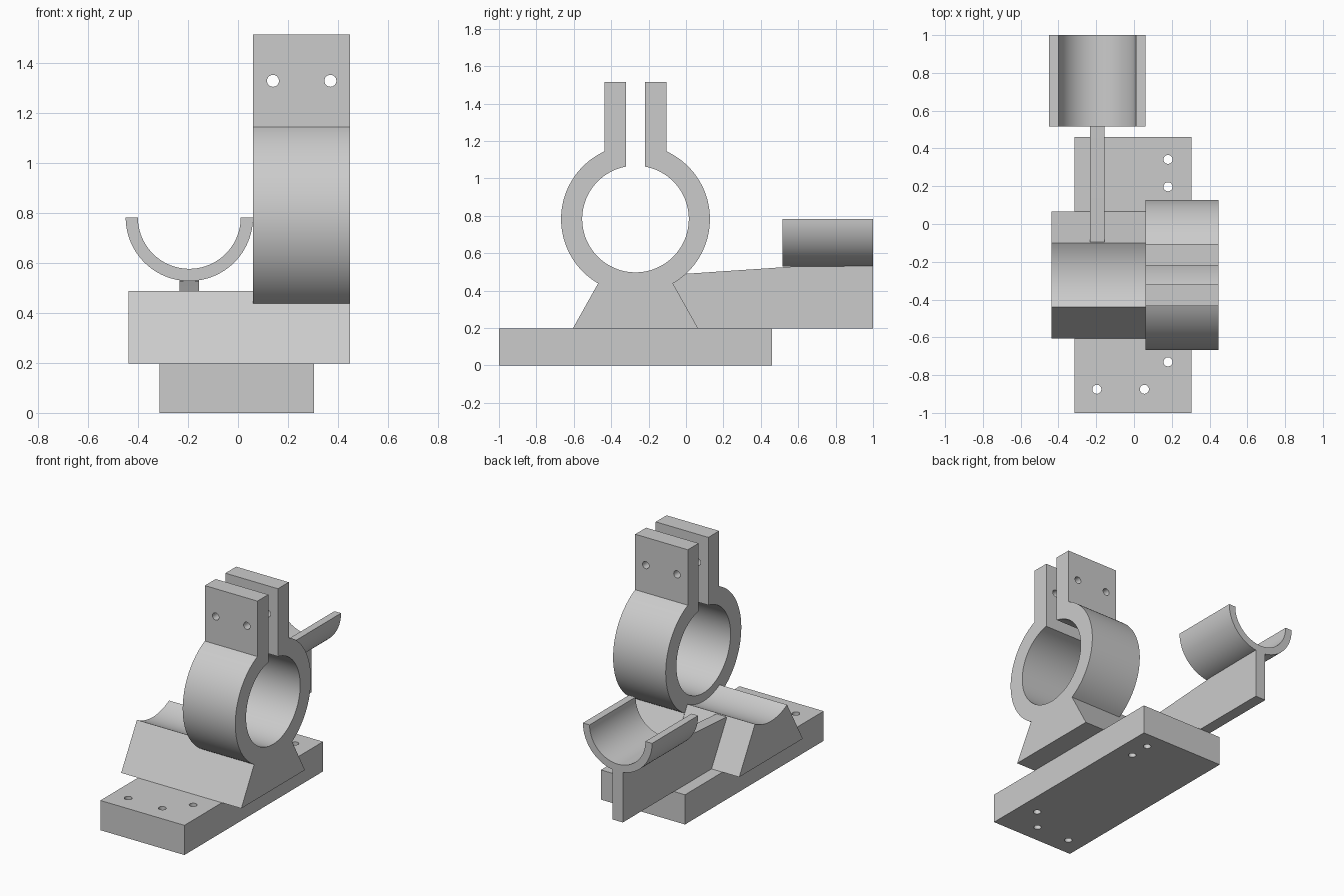
import bpy
import bmesh
from math import sin, cos, pi, atan2, sqrt, radians
from mathutils import Matrix, Vector

if "Cube" in bpy.data.objects:
    bpy.data.objects.remove(bpy.data.objects["Cube"])

grey = bpy.data.materials.new("light grey")
grey.diffuse_color = (0.6, 0.6, 0.6, 1)
grey.use_nodes = True
grey.node_tree.nodes["Principled BSDF"].inputs["Base Color"].default_value = grey.diffuse_color

CY, CZ = -0.27, 0.783          # clamp centre in the side plane
R_OUT, R_IN, R_SADDLE = 0.398, 0.285, 0.34
FLOOR = 0.198                  # top of the base plate


def arc(r, a0, a1, n):
    return [(r * cos(a0 + (a1 - a0) * i / n), r * sin(a0 + (a1 - a0) * i / n))
            for i in range(n + 1)]


def extrude(name, profile, to_world, direction):
    """Solid made by sweeping a flat profile along a direction."""
    bm = bmesh.new()
    face = bm.faces.new([bm.verts.new(to_world(*p)) for p in profile])
    new = bmesh.ops.extrude_face_region(bm, geom=[face])["geom"]
    bmesh.ops.translate(bm, vec=direction,
                        verts=[v for v in new if isinstance(v, bmesh.types.BMVert)])
    bmesh.ops.recalc_face_normals(bm, faces=bm.faces)
    return finish(name, bm)


def finish(name, bm):
    mesh = bpy.data.meshes.new(name)
    bm.to_mesh(mesh)
    bm.free()
    mesh.materials.append(grey)
    obj = bpy.data.objects.new(name, mesh)
    bpy.context.collection.objects.link(obj)
    return obj


def select(obj):
    bpy.ops.object.select_all(action="DESELECT")
    obj.select_set(True)
    bpy.context.view_layer.objects.active = obj


def drill(obj, centres, length, rotation):
    """Cut round bolt holes through a part."""
    bm = bmesh.new()
    for c in centres:
        bmesh.ops.create_cone(bm, cap_ends=True, segments=24, radius1=0.024,
                              radius2=0.024, depth=length,
                              matrix=Matrix.Translation(Vector(c)) @ rotation)
    cutter = finish("hole_cutter", bm)
    cutter.hide_render = True
    mod = obj.modifiers.new("holes", "BOOLEAN")
    mod.operation, mod.solver, mod.object = "DIFFERENCE", "EXACT", cutter
    select(obj)
    bpy.ops.object.modifier_apply(modifier=mod.name)
    bpy.data.objects.remove(cutter)


def mirrored(half):
    """Close a half profile by reflecting it about its vertical axis."""
    return half + [(-u, v) for u, v in reversed(half) if abs(u) > 1e-6]


def side(x):
    return lambda u, v: (x, CY + u, CZ + v)


# Base plate with five bolt holes
base = extrude("base_plate", [(-0.315, -1), (0.305, -1), (0.305, 0.46), (-0.315, 0.46)],
               lambda x, y: (x, y, 0), (0, 0, FLOOR))
drill(base, [(x, y, 0.1) for x, y in ((-0.197, -0.875), (0.055, -0.875), (0.18, -0.73),
                                      (0.18, 0.197), (0.18, 0.342))], 0.5, Matrix())

# Split ring clamp with its foot and two ears
foot = (0.335, FLOOR - CZ)
gap, ear = 0.051, 0.165
start = atan2(-0.344, 0.2)
half = [foot]
half += arc(R_OUT, start, atan2(sqrt(R_OUT**2 - ear**2), ear), 40)
half += [(ear, 1.515 - CZ), (gap, 1.515 - CZ)]
half += arc(R_IN, atan2(sqrt(R_IN**2 - gap**2), gap), -pi / 2, 44)
clamp = extrude("ring_clamp", mirrored(half), side(0.06), (0.388, 0, 0))
drill(clamp, [(x, CY, 1.33) for x in (0.14, 0.37)], 0.6, Matrix.Rotation(pi / 2, 4, "X"))

# Saddle block beside the clamp, hollowed on top
half = [foot] + arc(R_SADDLE, atan2(0.486 - CZ, 0.17), -pi / 2, 16)
saddle = extrude("saddle_block", mirrored(half), side(-0.438), (0.498, 0, 0))

# Thin arm reaching backwards
arm = extrude("support_arm", [(-0.094, FLOOR), (1, FLOOR), (1, 0.532), (0.56, 0.528),
                              (-0.094, 0.484)],
              lambda y, z: (-0.234, y, z), (0.077, 0, 0))

# Half-pipe cradle at the end of the arm
cradle = extrude("half_pipe_cradle", arc(0.255, pi, 2 * pi, 48) + arc(0.206, 2 * pi, pi, 48),
                 lambda u, v: (-0.195 + u, 0.515, 0.783 + v), (0, 0.485, 0))

for part in (base, clamp, saddle, arm, cradle):
    select(part)
    bpy.ops.object.shade_smooth_by_angle(angle=radians(25))
